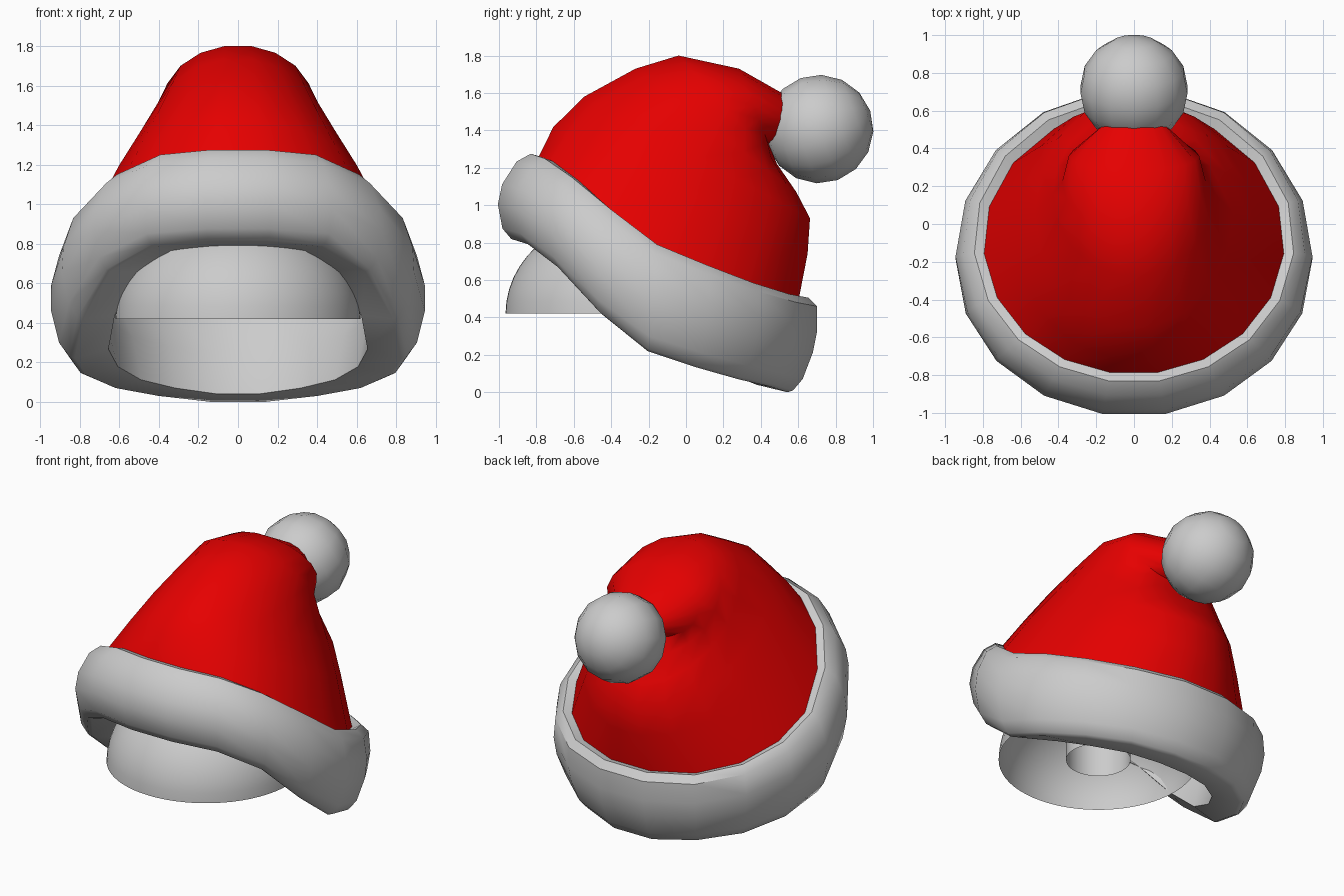
import bpy, math
from mathutils import Vector, Matrix

if "Cube" in bpy.data.objects:
    bpy.data.objects.remove(bpy.data.objects["Cube"])

SIDES = 18
ANGLES = [math.radians(10 + 20 * i) for i in range(SIDES)]


def material(name, color):
    m = bpy.data.materials.new(name)
    m.diffuse_color = (*color, 1)
    m.use_nodes = True
    m.node_tree.nodes["Principled BSDF"].inputs["Base Color"].default_value = m.diffuse_color
    return m


RED = material("red cloth", (0.79, 0.0, 0.0))
FUR = material("pale grey", (0.6, 0.6, 0.6))


def build(name, verts, faces, mat, angle):
    mesh = bpy.data.meshes.new(name)
    mesh.from_pydata(verts, [], faces)
    mesh.materials.append(mat)
    ob = bpy.data.objects.new(name, mesh)
    bpy.context.collection.objects.link(ob)
    bpy.ops.object.select_all(action='DESELECT')
    ob.select_set(True)
    bpy.context.view_layer.objects.active = ob
    bpy.ops.object.mode_set(mode='EDIT')
    bpy.ops.mesh.select_all(action='SELECT')
    bpy.ops.mesh.normals_make_consistent(inside=False)
    bpy.ops.object.mode_set(mode='OBJECT')
    bpy.ops.object.shade_smooth_by_angle(angle=math.radians(angle))
    return ob


def bridge(rows, n, closed):
    """Quads between consecutive rings of n points."""
    return [(r * n + i, r * n + (i + 1) % n,
             (r + 1) % rows * n + (i + 1) % n, (r + 1) % rows * n + i)
            for r in range(rows if closed else rows - 1) for i in range(n)]


# Fur band: a rounded section swept round a tilted, S-curved ring
TOP = [1.275, 1.25, 1.15, 0.98, 0.79, 0.68, 0.585, 0.525, 0.505]
BOTTOM = [0.81, 0.785, 0.66, 0.42, 0.22, 0.135, 0.07, 0.03, 0.0]


def band_point(i, inset, frac):
    k = i if i < 9 else 17 - i
    a = ANGLES[i]
    c, s = math.cos(a), math.sin(a)
    d = inset + c * (0.095 * frac ** 2 - 0.025)
    if inset > 0.28:                      # inner lower lip dips at the front
        frac -= 0.14 * max(c, 0)
    y = -0.155 - c * (0.855 - d) - 0.05 * s * s * (1 - frac)
    return (s * (0.945 - d), y, BOTTOM[k] + (TOP[k] - BOTTOM[k]) * frac)


SECTION = [(0.155, 0.97), (0.10, 1.0), (0.04, 0.91), (0.0, 0.65), (0.0, 0.42),
           (0.04, 0.14), (0.09, 0.02), (0.12, 0.0), (0.29, 0.08), (0.25, 0.5)]
verts = [band_point(i, *p) for p in SECTION for i in range(SIDES)]
build("fur_band", verts, bridge(len(SECTION), SIDES, True), FUR, 40)

# Red cap: rings given by front point, back point and half width, folding backward
RINGS = [((-0.71, 1.417), (0.65, 0.74), 0.64),
         ((-0.545, 1.58), (0.663, 0.93), 0.525),
         ((-0.27, 1.73), (0.59, 1.07), 0.43),
         ((-0.04, 1.80), (0.487, 1.22), 0.38),
         ((0.283, 1.73), (0.44, 1.33), 0.345),
         ((0.53, 1.59), (0.49, 1.33), 0.18)]
verts = [band_point(i, 0.15, 0.965) for i in range(SIDES)]
for front, back, half in RINGS:
    f, b = Vector(front), Vector(back)
    for a in ANGLES:
        p = (f + b) / 2 + (f - b) / 2 * math.cos(a) / math.cos(ANGLES[0])
        verts.append((half * math.sin(a), p.x, p.y))
build("red_cap", verts, bridge(len(RINGS) + 1, SIDES, False), RED, 60)

# Pompom at the tip
bpy.ops.mesh.primitive_uv_sphere_add(segments=14, ring_count=8, radius=0.29)
pompom = bpy.context.object
pompom.name = "pompom"
pompom.data.transform(Matrix.Translation((0, 0.712, 1.407)) @ Matrix.Rotation(math.radians(-70), 4, 'X'))
pompom.data.materials.append(FUR)
bpy.ops.object.shade_smooth_by_angle(angle=math.radians(60))

# Hollow inner dome, open below, with a central tube
N = 64
profile = [(0.2, 0.42)]
for j in range(11):
    t = (1 - j / 10) * math.acos(0.2 / 0.62)
    profile.append((0.62 * math.cos(t), 0.42 + 0.53 * math.sin(t)))
verts = [(r * math.cos(2 * math.pi * i / N), -0.345 + r * math.sin(2 * math.pi * i / N), z)
         for r, z in profile for i in range(N)]
build("inner_dome", verts, bridge(len(profile), N, False), FUR, 40)
